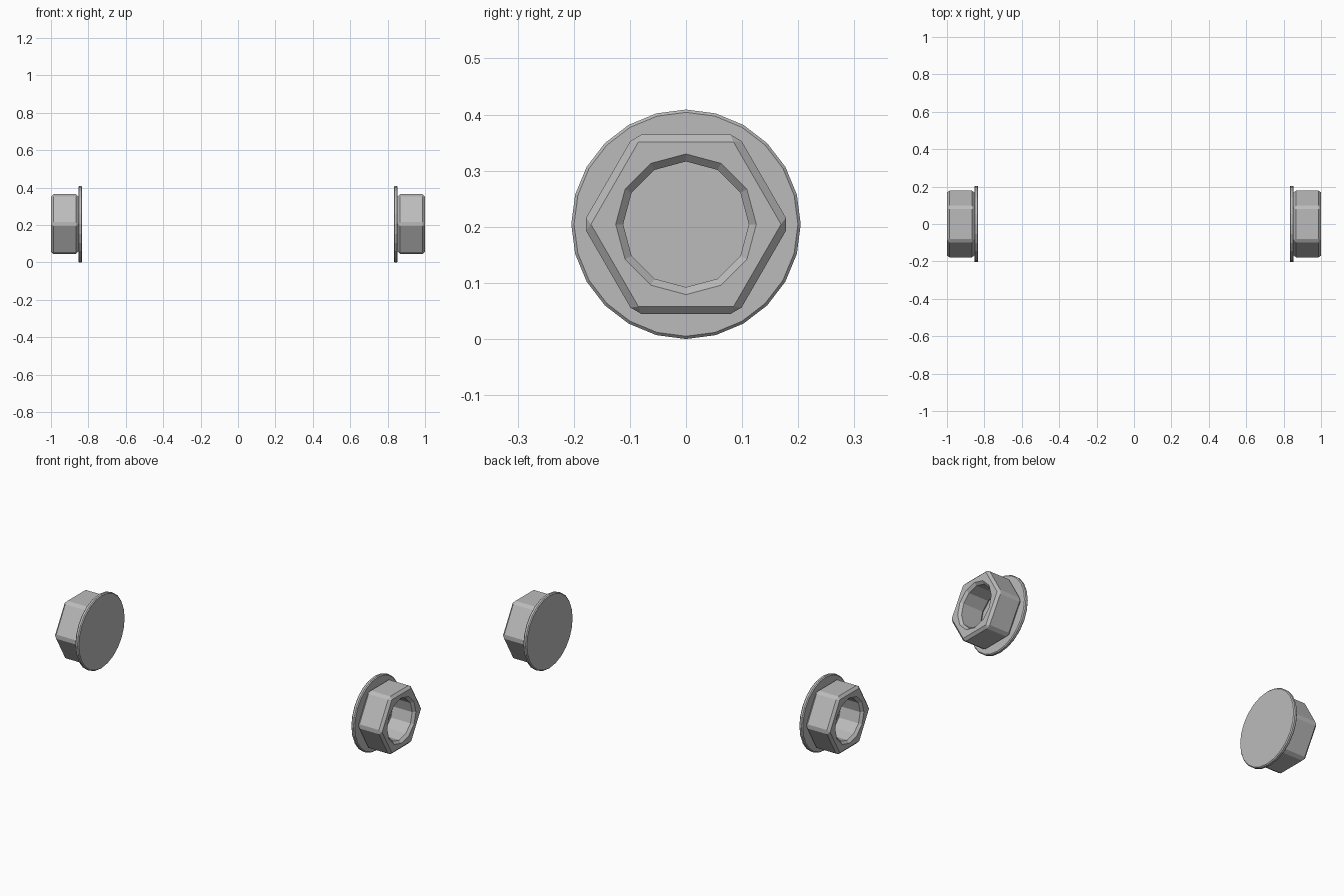
import bpy, bmesh, math
from mathutils import Vector

if "Cube" in bpy.data.objects:
    bpy.data.objects.remove(bpy.data.objects["Cube"], do_unlink=True)

CENTRE_Z = 0.2045
FLANGE_IN, FLANGE_OUT, TIP = 0.833, 0.854, 1.0
BEVEL = 0.0133

steel = bpy.data.materials.new("grey_steel")
steel.use_nodes = True
colour = (0.5, 0.5, 0.5, 1)
steel.diffuse_color = colour
steel.node_tree.nodes["Principled BSDF"].inputs["Base Color"].default_value = colour


def turned(name, profile, sides, bevel=0):
    """Closed solid around the x axis from (x, radius) rings."""
    bm = bmesh.new()
    rings = []
    for x, r in profile:
        angles = [2 * math.pi * i / sides for i in range(sides)]
        rings.append([bm.verts.new((x, r * math.cos(a), r * math.sin(a))) for a in angles])
    bm.faces.new(rings[0])
    bm.faces.new(rings[-1])
    for a, b in zip(rings, rings[1:]):
        for i in range(sides):
            j = (i + 1) % sides
            bm.faces.new((a[i], a[j], b[j], b[i]))
    bmesh.ops.recalc_face_normals(bm, faces=bm.faces)
    if bevel:
        bmesh.ops.bevel(bm, geom=bm.edges[:], offset=bevel, offset_type='OFFSET',
                        segments=1, profile=0.5, affect='EDGES')
    mesh = bpy.data.meshes.new(name)
    bm.to_mesh(mesh)
    bm.free()
    mesh.materials.append(steel)
    obj = bpy.data.objects.new(name, mesh)
    bpy.context.collection.objects.link(obj)
    obj.location.z = CENTRE_Z
    return obj


# Round flange with a fine chamfer on both rims
R, C = 0.2045, 0.005
flange = turned("left_flange", [(FLANGE_IN, R - C), (FLANGE_IN + C, R),
                                (FLANGE_OUT - C, R), (FLANGE_OUT, R - C)], 24)

# Hexagonal body with bevelled edges
corner = 0.16 / math.cos(math.pi / 6)
body = turned("left_hex_body", [(FLANGE_OUT, corner), (TIP, corner)], 6, BEVEL)

# Twelve-sided bore, countersunk at both ends
bore, over = 0.112, 0.01
wide = bore + BEVEL + over
cutter = turned("bore_cutter", [(FLANGE_OUT - over, wide), (FLANGE_OUT + BEVEL, bore),
                                (TIP - BEVEL, bore), (TIP + over, wide)], 12)
cutter.hide_render = True
cut = body.modifiers.new("bore", 'BOOLEAN')
cut.operation = 'DIFFERENCE'
cut.solver = 'EXACT'
cut.object = cutter
bpy.context.view_layer.update()
graph = bpy.context.evaluated_depsgraph_get()
bored = bpy.data.meshes.new_from_object(body.evaluated_get(graph))
body.modifiers.clear()
body.data = bored
bpy.data.objects.remove(cutter, do_unlink=True)

# Matching nut on the other side, turned half round
for part in (flange, body):
    twin = bpy.data.objects.new(part.name.replace("left", "right"), part.data)
    twin.location = Vector((0, 0, CENTRE_Z))
    twin.rotation_euler.z = math.pi
    bpy.context.collection.objects.link(twin)
